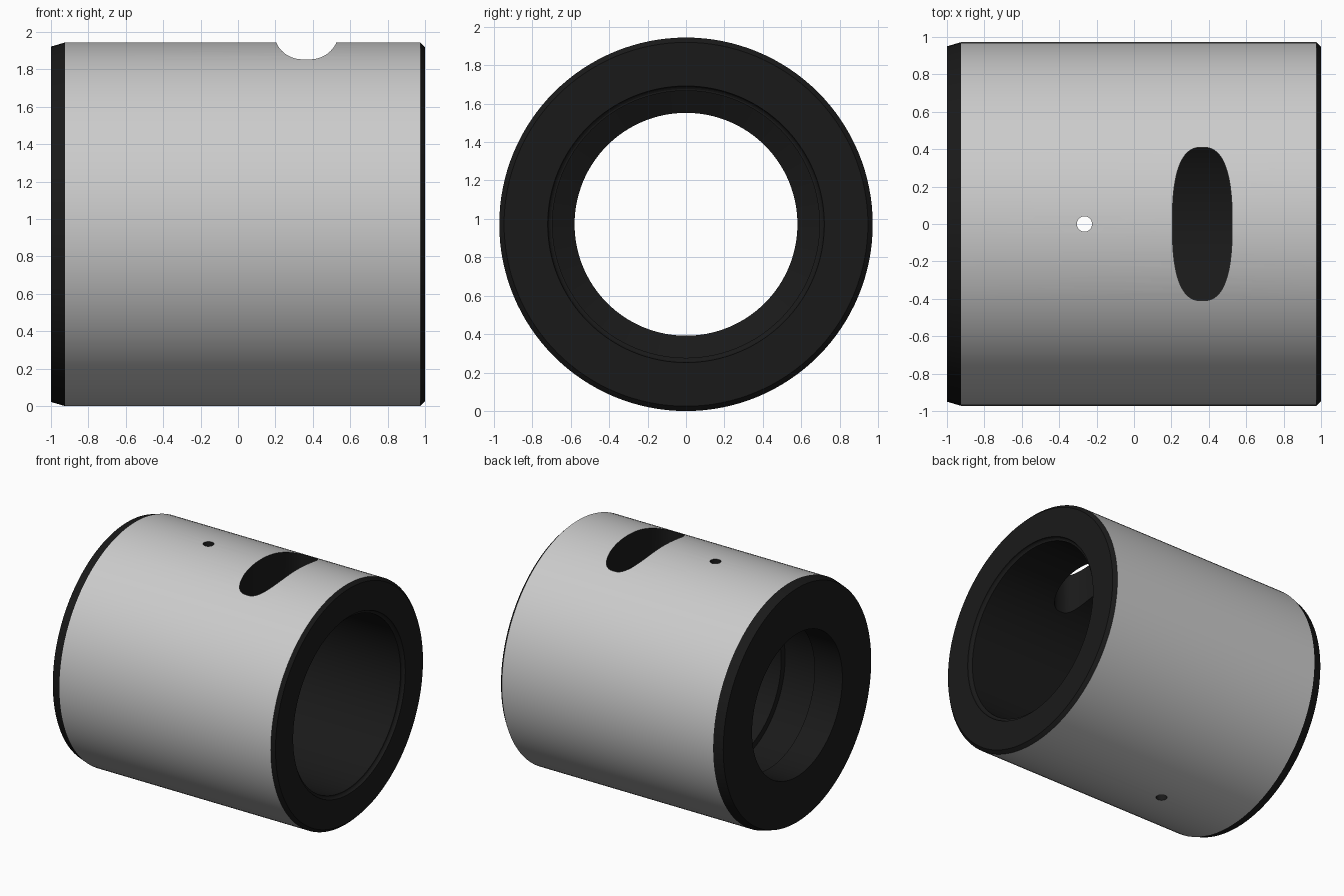
import bpy, bmesh
from math import sin, cos, pi, sqrt, copysign, radians

if "Cube" in bpy.data.objects:
    bpy.data.objects.remove(bpy.data.objects["Cube"])

R = 0.972      # outer radius, also the axis height
SEG = 128


def new_object(name, bm):
    bmesh.ops.recalc_face_normals(bm, faces=bm.faces)
    me = bpy.data.meshes.new(name)
    bm.to_mesh(me)
    bm.free()
    ob = bpy.data.objects.new(name, me)
    bpy.context.collection.objects.link(ob)
    return ob


def loft(name, rings, closed_loop=False):
    """Skin a list of rings; cap the ends or join last to first."""
    bm = bmesh.new()
    vs = [[bm.verts.new(p) for p in ring] for ring in rings]
    pairs = list(zip(vs, vs[1:]))
    if closed_loop:
        pairs.append((vs[-1], vs[0]))
    else:
        bm.faces.new(vs[0])
        bm.faces.new(vs[-1])
    for a, b in pairs:
        n = len(a)
        for i in range(n):
            j = (i + 1) % n
            bm.faces.new((a[i], a[j], b[j], b[i]))
    return new_object(name, bm)


def x_ring(x, r):
    return [(x, r * sin(2 * pi * i / SEG), R + r * cos(2 * pi * i / SEG))
            for i in range(SEG)]


# sleeve wall: outer skin, end chamfers, stepped bore
profile = [(-1, 0.95), (-0.925, R), (0.975, R), (1, 0.947), (1, 0.72)]
profile += [(1 - 0.025 * sin(t * pi / 8), 0.695 + 0.025 * cos(t * pi / 8))
            for t in range(1, 5)]
profile += [(-0.08, 0.695), (-0.14, 0.58), (-0.45, 0.58), (-0.45, 0.63),
            (-0.75, 0.63), (-0.75, 0.58), (-1, 0.58)]
sleeve = loft("sleeve", [x_ring(x, r) for x, r in profile], True)


# window cutter: rounded oblong through the upper wall
def oblong(z, n=64, p=2 / 2.6):
    pts = []
    for i in range(n):
        c, s = cos(2 * pi * i / n), sin(2 * pi * i / n)
        pts.append((0.365 + 0.16 * copysign(abs(c) ** p, c),
                    0.41 * copysign(abs(s) ** p, s), z))
    return pts


window = loft("window_cutter", [oblong(1.3), oblong(2.2)])

# small hole cutter through both walls
hole = loft("hole_cutter", [[(-0.265 + 0.041 * cos(2 * pi * i / 32),
                              0.041 * sin(2 * pi * i / 32), z)
                             for i in range(32)] for z in (-0.3, 2.3)])

# dark inner and end surfaces, plain outer skin
plain = bpy.data.materials.new("plain_grey")
plain.diffuse_color = (0.8, 0.8, 0.8, 1)
plain.use_nodes = True
plain.node_tree.nodes["Principled BSDF"].inputs["Base Color"].default_value = plain.diffuse_color
dark = bpy.data.materials.new("dark_surface")
dark.diffuse_color = (0.01, 0.01, 0.01, 1)
dark.use_nodes = True
dark.node_tree.nodes["Principled BSDF"].inputs["Base Color"].default_value = dark.diffuse_color

for cutter in (window, hole):
    mod = sleeve.modifiers.new(cutter.name, 'BOOLEAN')
    mod.operation = 'DIFFERENCE'
    mod.solver = 'EXACT'
    mod.object = cutter
    cutter.hide_render = True

# apply the cuts
dg = bpy.context.evaluated_depsgraph_get()
mesh = bpy.data.meshes.new_from_object(sleeve.evaluated_get(dg))
sleeve.modifiers.clear()
sleeve.data = mesh
for cutter in (window, hole):
    bpy.data.objects.remove(cutter)

mesh.materials.clear()
mesh.materials.append(plain)
mesh.materials.append(dark)
for f in mesh.polygons:
    outer = all(abs(sqrt(mesh.vertices[v].co.y ** 2 + (mesh.vertices[v].co.z - R) ** 2) - R) < 0.003
                for v in f.vertices)
    f.material_index = 0 if outer else 1

bpy.ops.object.select_all(action='DESELECT')
bpy.context.view_layer.objects.active = sleeve
sleeve.select_set(True)
bpy.ops.object.shade_smooth_by_angle(angle=radians(12))
